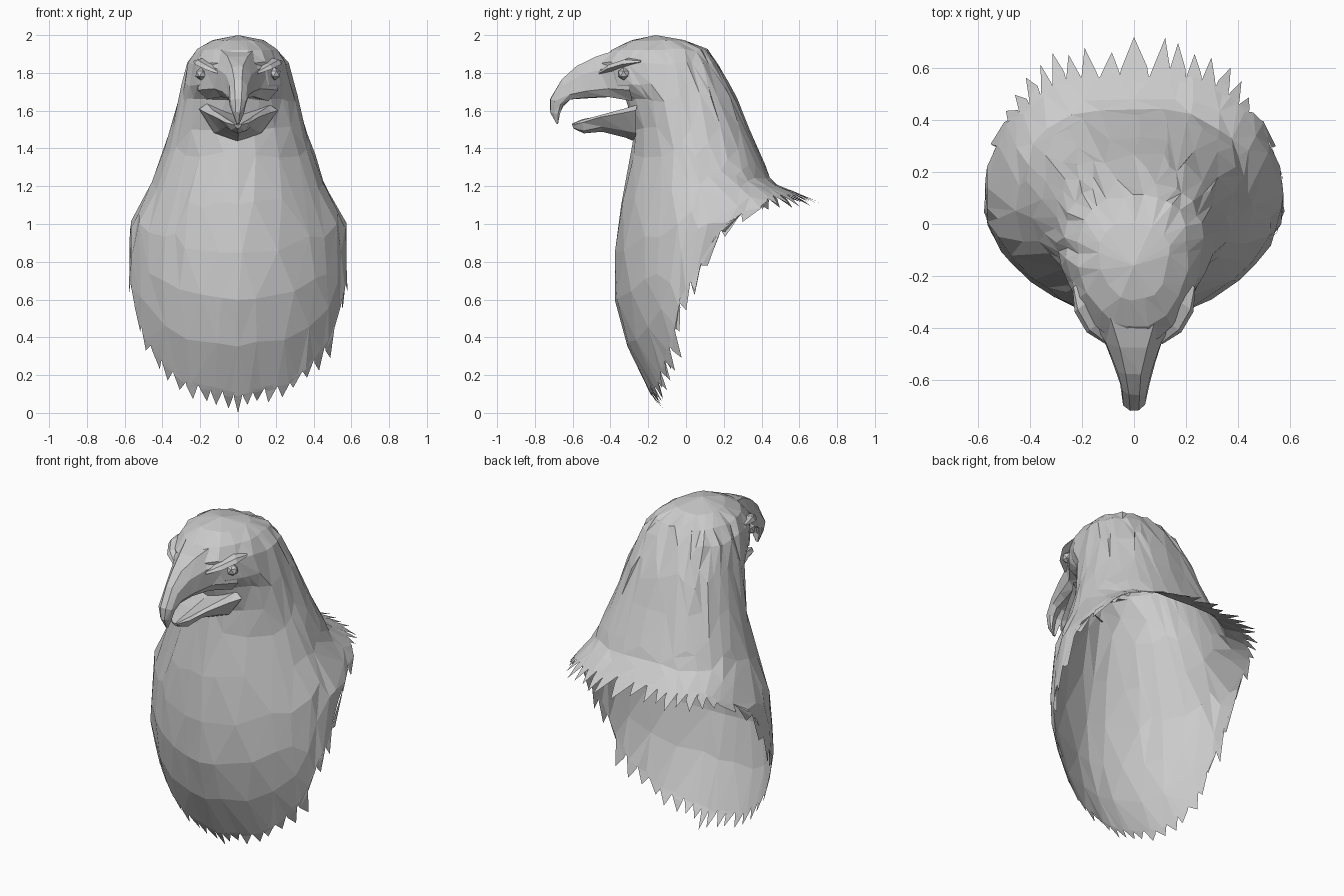
import bpy, bmesh, math, random
from mathutils import Vector, Matrix

random.seed(7)
old = bpy.data.objects.get("Cube")
if old:
    bpy.data.objects.remove(old)

grey = bpy.data.materials.new("plain_grey")
grey.use_nodes = True
grey.diffuse_color = (0.6, 0.6, 0.6, 1)
grey.node_tree.nodes["Principled BSDF"].inputs["Base Color"].default_value = (0.6, 0.6, 0.6, 1)


def finish(bm, name):
    bmesh.ops.recalc_face_normals(bm, faces=bm.faces)
    mesh = bpy.data.meshes.new(name)
    bm.to_mesh(mesh)
    bm.free()
    mesh.materials.append(grey)
    obj = bpy.data.objects.new(name, mesh)
    bpy.context.collection.objects.link(obj)
    return obj


def lookup(table, key):
    """Linear interpolation of a table sorted by its first column."""
    for a, b in zip(table, table[1:]):
        if key <= b[0]:
            t = max(0, (key - a[0]) / (b[0] - a[0]))
            return [p + (q - p) * t for p, q in zip(a[1:], b[1:])]
    return table[-1][1:]


# Body sections: height, front y, middle y, back y, half width
BODY = [
    (0, -.12, .1, .3, .47), (.2, -.25, .16, .5, .53), (.4, -.33, .1, .5, .56),
    (.6, -.375, .06, .5, .575), (.8, -.38, .08, .5, .575), (1, -.36, .11, .5, .575),
    (1.08, -.35, .1, .72, .535), (1.11, -.345, .1, .72, .515), (1.22, -.33, .08, .46, .455),
    (1.4, -.28, .05, .38, .395), (1.5, -.27, .03, .335, .36), (1.66, -.32, 0, .27, .315),
    (1.74, -.42, -.03, .23, .295), (1.85, -.46, -.06, .165, .265),
    (1.92, -.4, -.1, .11, .215), (1.97, -.3, -.12, 0, .14),
]
# Ragged lower edge: degrees round from the front, height, feather length
RIM = [(0, 0, .12), (35, .06, .13), (45, .13, .14), (56, .2, .15), (67, .34, .16),
       (78, .52, .17), (90, .67, .17), (97, .85, .14), (105, .97, .11), (112, 1.02, .09),
       (124, 1.08, .09), (150, 1.09, .09), (180, 1.11, .09)]


def body_point(angle, z):
    front, mid, back, half = lookup(BODY, z)
    c, s = math.cos(angle), math.sin(angle)
    # The breast is keeled, the back broader and squarer
    power = .8 if c < 0 else 1.15 if z < 1.5 else 1
    depth = back - mid if c < 0 else mid - front
    return Vector((math.copysign(half * abs(s) ** power, s),
                   mid - math.copysign(depth * abs(c) ** power, c), z))


def rim_at(angle):
    deg = math.degrees(angle) % 360
    return lookup(RIM, min(deg, 360 - deg))


# Hollow shell of head, neck and breast
COLS = 64
UPPER = [1.97, 1.92, 1.85, 1.74, 1.66, 1.5, 1.36]
LOWER = 5
STEP = math.tau / COLS
bm = bmesh.new()
crown = bm.verts.new((0, -.16, 2.0))
columns = []
for i in range(COLS):
    angle = STEP * i
    rim_z, length = rim_at(angle)
    base = rim_z + length * .75
    column = []
    for z in UPPER + [1.36 + (base - 1.36) * k / LOWER for k in range(1, LOWER + 1)]:
        # Odd columns lie between their neighbours to give broad facets
        p = body_point(angle, z)
        if i % 2:
            p = (body_point(angle - STEP, z) + body_point(angle + STEP, z)) / 2
        jitter = .008 if 1.6 < z < 1.95 else .004
        p += Vector([random.uniform(-jitter, jitter) for _ in range(3)])
        column.append(bm.verts.new(p))
    columns.append(column)
for a, b in zip(columns, columns[1:] + columns[:1]):
    bm.faces.new((crown, a[0], b[0]))
    for k in range(len(a) - 1):
        bm.faces.new((a[k], a[k + 1], b[k + 1], b[k]))
bmesh.ops.triangulate(bm, faces=bm.faces)
shell = finish(bm, "body_shell")
facets = shell.modifiers.new("broad_facets", 'DECIMATE')
facets.ratio = .36

# Ragged feathers hanging from the edge of the shell
FEATHERS = 46
bm = bmesh.new()
for i in range(FEATHERS):
    middle = math.tau * i / FEATHERS
    half = math.pi / FEATHERS
    rim_z, length = rim_at(middle)
    lean = random.uniform(-.4, .4) * half if i % (FEATHERS // 2) else 0
    drop = random.uniform(.65, 1) if lean else 1
    flick = random.uniform(.97, 1.03) if lean else 1
    blade = []
    for offset, down in ((-1.1, -.1), (-.85, .45), (0, 1), (.85, .4), (1.1, -.1)):
        angle = middle + half * offset
        edge_z, edge_length = rim_at(angle)
        if down > 0:
            angle += lean * down
        p = body_point(angle, edge_z + edge_length * (1 - (down * drop if down > 0 else down + .25)))
        if down == 1:
            p.x *= flick
            p.y += (flick - 1) * .5
        blade.append(bm.verts.new(p))
    bm.faces.new(blade)
bmesh.ops.triangulate(bm, faces=bm.faces)
finish(bm, "edge_feathers")


def loft(name, stations, profile, rough):
    """Skin stations of (top y, top z, bottom y, bottom z, half width)."""
    bm = bmesh.new()
    rings = []
    for ty, tz, by, bz, half in stations:
        rings.append([bm.verts.new((s * half, ty + (by - ty) * t, tz + (bz - tz) * t))
                      for s, t in profile])
    n = len(profile)
    for a, b in zip(rings, rings[1:]):
        for k in range(n):
            bm.faces.new((a[k], a[(k + 1) % n], b[(k + 1) % n], b[k]))
    bm.faces.new(rings[-1])
    for ring in rings[:-1]:
        for v in ring:
            v.co += Vector([random.uniform(-rough, rough) for _ in range(3)])
    bmesh.ops.triangulate(bm, faces=bm.faces)
    return finish(bm, name)


# Hooked upper beak
loft("upper_beak", [
    (-.36, 1.925, -.28, 1.655, .215), (-.48, 1.885, -.4, 1.67, .125),
    (-.58, 1.835, -.52, 1.67, .078), (-.66, 1.765, -.61, 1.66, .058),
    (-.715, 1.66, -.65, 1.625, .045), (-.715, 1.59, -.67, 1.58, .032),
    (-.685, 1.53, -.677, 1.53, .008)],
    [(-.4, 0), (.4, 0), (.85, .3), (1, .8), (.75, 1), (0, .88), (-.75, 1), (-1, .8), (-.85, .3)],
    .005)

# Lower beak with a shallow trough
loft("lower_beak", [
    (-.26, 1.635, -.26, 1.43, .21), (-.33, 1.61, -.32, 1.46, .17),
    (-.45, 1.575, -.44, 1.49, .11), (-.55, 1.55, -.54, 1.48, .065),
    (-.605, 1.53, -.595, 1.505, .02)],
    [(0, .3), (.8, 0), (1, .15), (.6, .75), (0, 1), (-.6, .75), (-1, .15), (-.8, 0)],
    .005)

# Tapered brow ridges and sunken eyes on both sides
for side, label in ((1, "left"), (-1, "right")):
    ridge = [Vector((side * x, y, z)) for x, y, z in
             ((.1, -.455, 1.8), (.16, -.4, 1.83), (.205, -.32, 1.855), (.23, -.24, 1.86))]
    bm = bmesh.new()
    rings = []
    for p, size in zip(ridge, (.012, .028, .03, .008)):
        out = Vector((side * .8, -.6, 0))
        rings.append([bm.verts.new(p + out * size * o + Vector((0, 0, size * u)))
                      for o, u in ((-1, .8), (.5, .5), (1, -.3), (-1, -.8))])
    for a, b in zip(rings, rings[1:]):
        for k in range(4):
            bm.faces.new((a[k], a[(k + 1) % 4], b[(k + 1) % 4], b[k]))
    bm.faces.new(rings[0])
    bm.faces.new(rings[-1])
    bmesh.ops.triangulate(bm, faces=bm.faces)
    finish(bm, label + "_brow")
    bm = bmesh.new()
    bmesh.ops.create_icosphere(bm, subdivisions=1, radius=.034,
                               matrix=Matrix.Translation((side * .195, -.33, 1.795)))
    finish(bm, label + "_eye")
